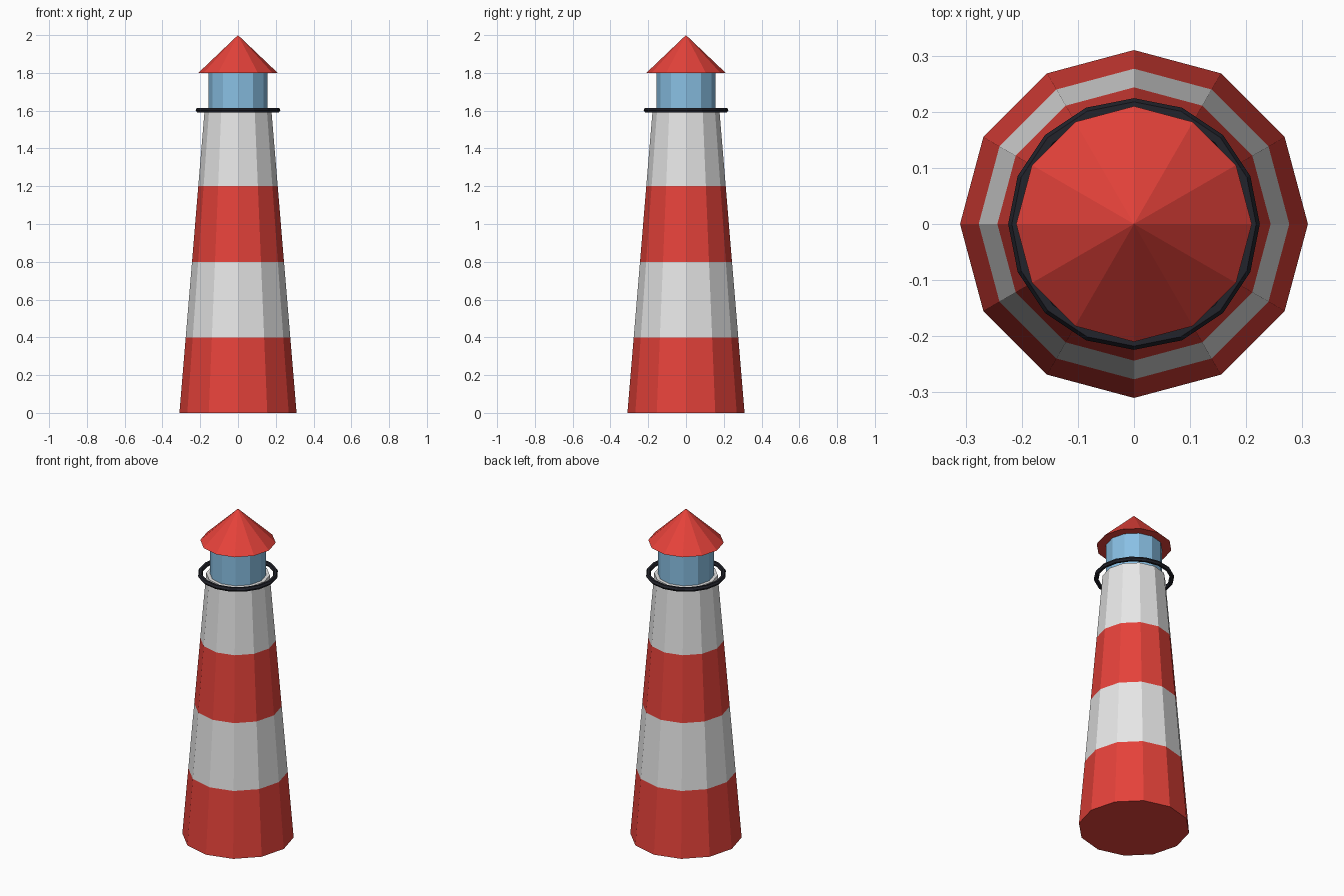
import bpy
import bmesh
from math import cos, sin, pi

cube = bpy.data.objects.get("Cube")
if cube:
    bpy.data.objects.remove(cube, do_unlink=True)


def linear(c):
    c /= 255
    return c / 12.92 if c <= 0.04045 else ((c + 0.055) / 1.055) ** 2.4


def material(name, *rgb):
    mat = bpy.data.materials.new(name)
    mat.use_nodes = True
    color = [linear(c) for c in rgb] + [1]
    mat.diffuse_color = color
    mat.node_tree.nodes["Principled BSDF"].inputs["Base Color"].default_value = color
    return mat


red = material("red paint", 229, 66, 58)
white = material("white paint", 230, 230, 230)
blue = material("blue glass", 137, 192, 228)
black = material("black metal", 34, 35, 43)

SIDES = 12


def turned(name, profile, mats):
    """Stack rings of (radius, height); each level takes the next material in turn."""
    bm = bmesh.new()
    rings = []
    for r, z in profile:
        if r == 0:
            rings.append([bm.verts.new((0, 0, z))] * SIDES)
        else:
            angles = [2 * pi * i / SIDES for i in range(SIDES)]
            rings.append([bm.verts.new((r * cos(a), r * sin(a), z)) for a in angles])
    for level, (low, high) in enumerate(zip(rings, rings[1:])):
        for i in range(SIDES):
            j = (i + 1) % SIDES
            corners = dict.fromkeys((low[i], low[j], high[j], high[i]))
            bm.faces.new(list(corners)).material_index = level % len(mats)
    # Close the flat ends
    bm.faces.new(rings[0][::-1]).material_index = 0
    if profile[-1][0] > 0:
        bm.faces.new(rings[-1]).material_index = (len(rings) - 2) % len(mats)
    mesh = bpy.data.meshes.new(name)
    bm.to_mesh(mesh)
    bm.free()
    for m in mats:
        mesh.materials.append(m)
    obj = bpy.data.objects.new(name, mesh)
    bpy.context.collection.objects.link(obj)
    return obj


# Tapered tower with four alternating bands
BANDS = 4
tower = [(0.31 - 0.133 * k / BANDS, 1.6 * k / BANDS) for k in range(BANDS + 1)]
turned("striped_tower", tower, [red, white])

# Glazed lantern room and pointed roof
turned("lantern_room", [(0.157, 1.6), (0.157, 1.805)], [blue])
turned("roof", [(0.21, 1.8), (0, 2)], [red])

# Gallery railing ring
bpy.ops.mesh.primitive_torus_add(major_segments=16, minor_segments=6,
                                 major_radius=0.211, minor_radius=0.0133,
                                 location=(0, 0, 1.603))
railing = bpy.context.object
railing.name = "gallery_railing"
railing.data.materials.append(black)
railing.data.shade_flat()
